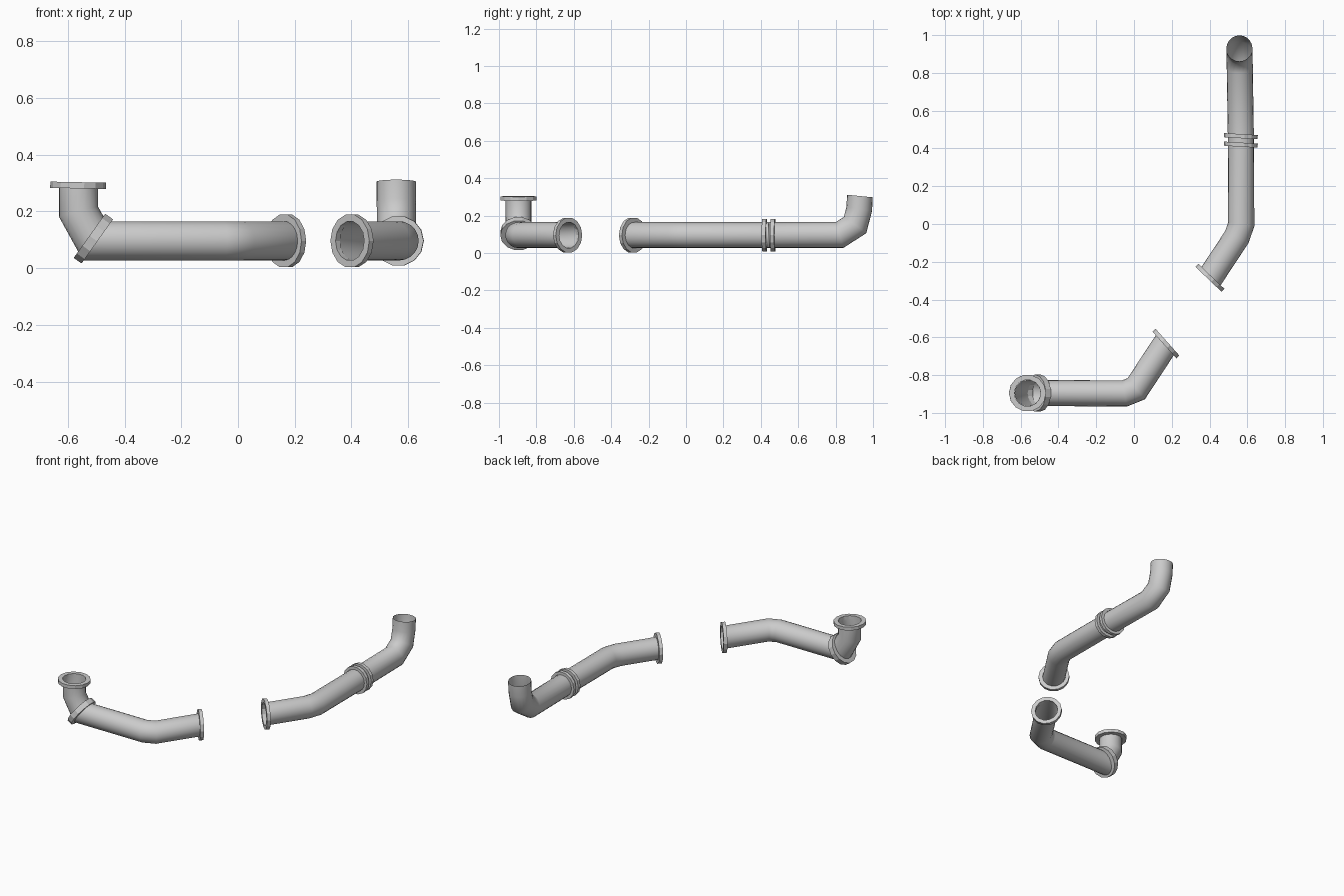
import bpy, bmesh, math
from mathutils import Vector

if "Cube" in bpy.data.objects:
    bpy.data.objects.remove(bpy.data.objects["Cube"])

PIPE_R = 0.069
Z = 0.096          # height of the horizontal pipe axis


def finish(name, bm, angle):
    bmesh.ops.recalc_face_normals(bm, faces=bm.faces[:])
    me = bpy.data.meshes.new(name)
    bm.to_mesh(me)
    bm.free()
    ob = bpy.data.objects.new(name, me)
    bpy.context.collection.objects.link(ob)
    bpy.ops.object.select_all(action='DESELECT')
    ob.select_set(True)
    bpy.context.view_layer.objects.active = ob
    bpy.ops.object.shade_smooth_by_angle(angle=math.radians(angle))
    return ob


def circle(center, axis, radius, sides):
    axis = Vector(axis).normalized()
    u = axis.cross(Vector((0, 0, 1)))
    if u.length < 0.2:
        u = axis.cross(Vector((0, 1, 0)))
    u.normalize()
    v = axis.cross(u)
    return [Vector(center) + radius * (math.cos(a) * u + math.sin(a) * v)
            for a in (2 * math.pi * i / sides for i in range(sides))]


def bridge(bm, a, b):
    n = len(a)
    for i in range(n):
        j = (i + 1) % n
        bm.faces.new((a[i], a[j], b[j], b[i]))


def pipe(name, points, start=None, end=None, sides=20):
    """Open thin tube with mitred bends; start/end are optional end-plane normals."""
    pts = [Vector(p) for p in points]
    dirs = [(b - a).normalized() for a, b in zip(pts, pts[1:])]
    normals = [Vector(start) if start else dirs[0]]
    normals += [a + b for a, b in zip(dirs, dirs[1:])]
    normals.append(Vector(end) if end else dirs[-1])
    bm = bmesh.new()
    ring = circle(pts[0], dirs[0], PIPE_R, sides)
    prev = None
    for i, (p, n) in enumerate(zip(pts, normals)):
        d = dirs[max(i - 1, 0)]
        ring = [q + d * ((p - q).dot(n) / d.dot(n)) for q in ring]
        verts = [bm.verts.new(q) for q in ring]
        if prev:
            bridge(bm, prev, verts)
        prev = verts
    return finish(name, bm, 50)


def flange(name, center, axis, outer=0.095, inner=0.07, thick=0.022, sides=14):
    """Faceted ring around a pipe joint."""
    c, ax = Vector(center), Vector(axis).normalized()
    bm = bmesh.new()
    loops = []
    for r, s in ((inner, -1), (outer, -1), (outer, 1), (inner, 1)):
        loops.append([bm.verts.new(q) for q in circle(c + ax * thick / 2 * s, ax, r, sides)])
    for a, b in zip(loops, loops[1:] + loops[:1]):
        bridge(bm, a, b)
    return finish(name, bm, 20)


# Front pipe run: upright elbow, long pipe, angled outlet
miter = (0.814, 0, -0.58)
joint = (-0.51, -0.895, 0.104)
pipe("front_elbow", [(-0.563, -0.895, 0.292), (-0.563, -0.895, 0.2), joint], end=miter)
pipe("front_pipe", [(-0.51, -0.895, Z), (-0.05, -0.897, Z), (0.012, -0.872, Z),
                    (0.169, -0.633, Z)], start=miter, end=(0.746, 0.666, 0))
flange("front_top_flange", (-0.564, -0.895, 0.292), (0.02, 0, 1), outer=0.098)
flange("front_elbow_flange", joint, miter, outer=0.098, thick=0.034)
flange("front_outlet_flange", (0.169, -0.633, Z), (0.746, 0.666, 0))

# Rear pipe run: angled inlet, bend, long pipe, upturned open end
pipe("rear_inlet_pipe", [(0.402, -0.285, Z), (0.545, -0.068, Z), (0.568, 0.0, Z),
                         (0.566, 0.442, Z)], start=(0.69, 0.72, 0))
pipe("rear_outlet_pipe", [(0.566, 0.442, Z), (0.56, 0.82, Z), (0.559, 0.904, 0.150),
                          (0.558, 0.926, 0.235), (0.558, 0.93, 0.305)], end=(0, 0.1, 1))
flange("rear_inlet_flange", (0.402, -0.285, Z), (0.69, 0.72, 0))
for i, y in enumerate((0.42, 0.465)):
    flange(f"rear_coupling_flange_{i + 1}", (0.566, y, Z), (0.06, 1, 0), outer=0.089)
